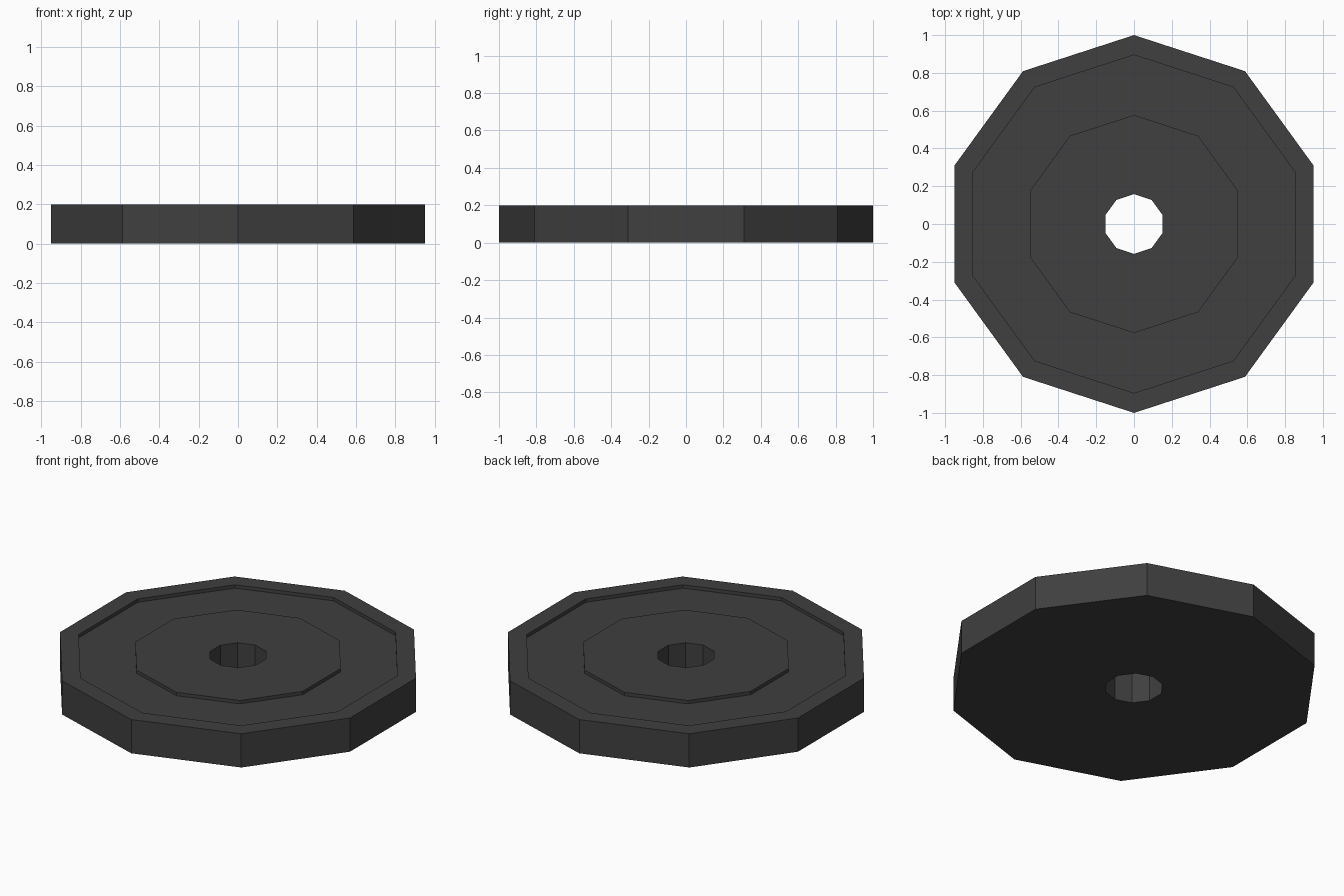
import bpy, bmesh, math

if "Cube" in bpy.data.objects:
    bpy.data.objects.remove(bpy.data.objects["Cube"])

SIDES = 10

# Closed cross-section (radius, height): bore, hub, shallow groove, rim, base
PROFILE = [(0.158, 0.0), (0.158, 0.2), (0.577, 0.2), (0.577, 0.18),
           (0.895, 0.18), (0.895, 0.2), (1.0, 0.2), (1.0, 0.0)]


def lathe(name, profile, sides):
    bm = bmesh.new()
    rings = []
    for r, z in profile:
        ring = []
        for i in range(sides):
            a = math.pi / 2 + 2 * math.pi * i / sides
            ring.append(bm.verts.new((r * math.cos(a), r * math.sin(a), z)))
        rings.append(ring)
    for k, ring in enumerate(rings):
        nxt = rings[(k + 1) % len(rings)]
        for i in range(sides):
            j = (i + 1) % sides
            bm.faces.new((ring[i], ring[j], nxt[j], nxt[i]))
    bmesh.ops.recalc_face_normals(bm, faces=bm.faces)
    mesh = bpy.data.meshes.new(name)
    bm.to_mesh(mesh)
    bm.free()
    obj = bpy.data.objects.new(name, mesh)
    bpy.context.collection.objects.link(obj)
    return obj


# Ten-sided disc with centre hole and recessed ring
disc = lathe("weight_disc", PROFILE, SIDES)
mat = bpy.data.materials.new("dark_grey")
mat.diffuse_color = (0.05, 0.05, 0.05, 1)
mat.use_nodes = True
mat.node_tree.nodes["Principled BSDF"].inputs["Base Color"].default_value = mat.diffuse_color
disc.data.materials.append(mat)
